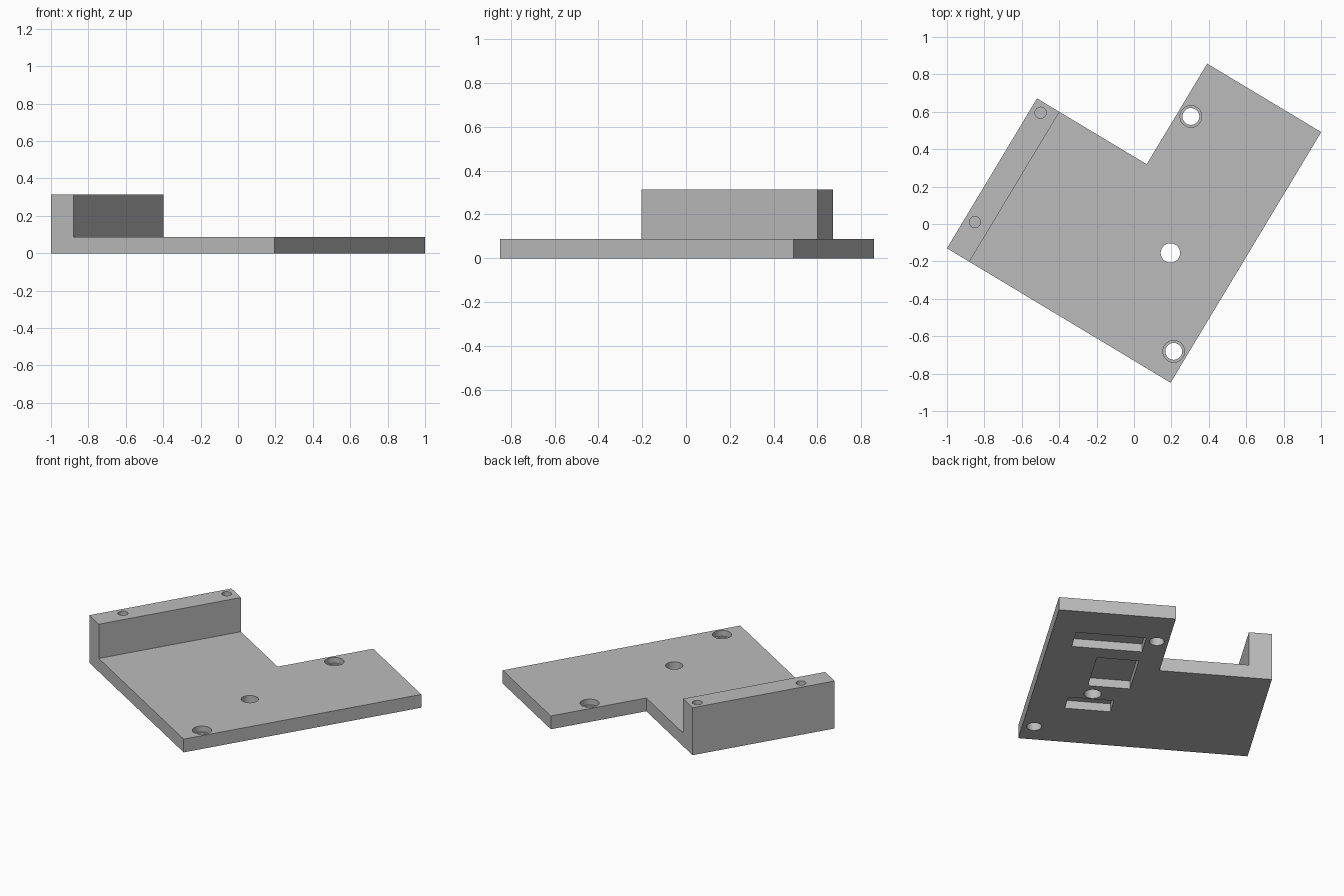
import bpy, bmesh, math
from mathutils import Matrix

if "Cube" in bpy.data.objects:
    bpy.data.objects.remove(bpy.data.objects["Cube"], do_unlink=True)

PLATE_H, WALL_H = 0.088, 0.315
WIDTH, LENGTH = 1.395, 1.563
WALL_T, WALL_LEN, NOTCH_U = 0.14, 0.935, 0.684
POCKET_DEPTH = 0.055

# The bracket is laid out square to its edges, then turned into place
placement = Matrix.Translation((-1, -0.13, 0)) @ Matrix.Rotation(math.radians(-31), 4, "Z")

grey = bpy.data.materials.new("plain grey")
grey.use_nodes = True
grey.diffuse_color = (0.5, 0.5, 0.5, 1)
grey.node_tree.nodes["Principled BSDF"].inputs["Base Color"].default_value = (0.5, 0.5, 0.5, 1)


def prism(name, outline, z0, z1):
    """Extrude a flat outline between two heights."""
    bm = bmesh.new()
    face = bm.faces.new([bm.verts.new((x, y, z0)) for x, y in outline])
    top = bmesh.ops.extrude_face_region(bm, geom=[face])["geom"]
    bmesh.ops.translate(bm, vec=(0, 0, z1 - z0),
                        verts=[v for v in top if isinstance(v, bmesh.types.BMVert)])
    bmesh.ops.recalc_face_normals(bm, faces=bm.faces)
    mesh = bpy.data.meshes.new(name)
    bm.to_mesh(mesh)
    bm.free()
    mesh.materials.append(grey)
    obj = bpy.data.objects.new(name, mesh)
    bpy.context.collection.objects.link(obj)
    return obj


def box(name, u0, u1, v0, v1, z0, z1):
    return prism(name, [(u0, v0), (u1, v0), (u1, v1), (u0, v1)], z0, z1)


def cylinder(name, u, v, radius, z0, z1, sides=40):
    ring = [i * math.tau / sides for i in range(sides)]
    return prism(name, [(u + radius * math.cos(a), v + radius * math.sin(a)) for a in ring], z0, z1)


def combine(target, tool, operation):
    """Apply one boolean and drop the tool."""
    tool.hide_render = True
    mod = target.modifiers.new(operation, "BOOLEAN")
    mod.operation, mod.solver, mod.object = operation, "EXACT", tool
    bpy.context.view_layer.objects.active = target
    bpy.ops.object.modifier_apply(modifier=mod.name)
    bpy.data.objects.remove(tool, do_unlink=True)


# Notched base plate with an upright end wall
bracket = prism("mounting_bracket",
                [(0, 0), (WIDTH, 0), (WIDTH, LENGTH), (NOTCH_U, LENGTH),
                 (NOTCH_U, WALL_LEN), (0, WALL_LEN)], 0, PLATE_H)
combine(bracket, box("end_wall", 0, WALL_T, 0, WALL_LEN, 0, WALL_H), "UNION")

# Counterbored screw holes
for u, v in [(1.323, 0.152), (0.755, 1.276)]:
    combine(bracket, cylinder("screw_hole", u, v, 0.045, -0.1, 0.2), "DIFFERENCE")
    combine(bracket, cylinder("counterbore", u, v, 0.058, 0.05, 0.2), "DIFFERENCE")

# Plain through hole
combine(bracket, cylinder("through_hole", 1.037, 0.594, 0.052, -0.1, 0.2), "DIFFERENCE")

# Blind holes in the top of the wall
for v in (0.197, 0.879):
    combine(bracket, cylinder("blind_hole", 0.056, v, 0.03, 0.12, 0.4), "DIFFERENCE")

# Rectangular pockets in the underside
for u0, u1, v0, v1 in [(0.823, 1.25, 1.14, 1.31), (0.825, 1.08, 0.69, 1.03), (0.898, 1.175, 0.4, 0.533)]:
    combine(bracket, box("pocket", u0, u1, v0, v1, -0.1, POCKET_DEPTH), "DIFFERENCE")

bracket.data.transform(placement)
bracket.select_set(True)
bpy.context.view_layer.objects.active = bracket
bpy.ops.object.shade_smooth_by_angle(angle=math.radians(30))
